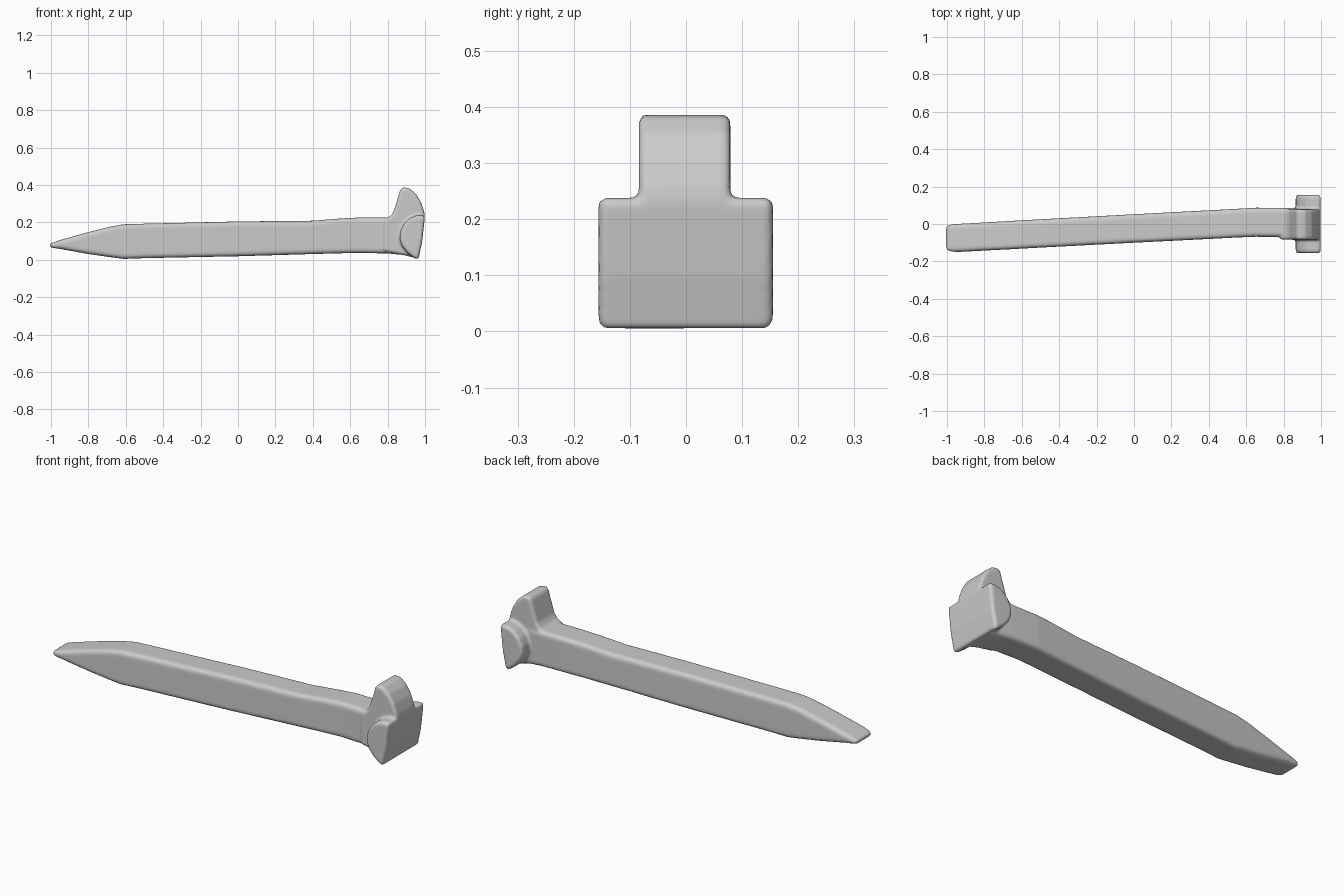
import bpy, bmesh, math

if "Cube" in bpy.data.objects:
    bpy.data.objects.remove(bpy.data.objects["Cube"])


def finish(name, bm):
    bmesh.ops.recalc_face_normals(bm, faces=bm.faces)
    me = bpy.data.meshes.new(name)
    bm.to_mesh(me)
    bm.free()
    ob = bpy.data.objects.new(name, me)
    bpy.context.collection.objects.link(ob)
    return ob


def rounded_section(x, y0, y1, z0, z1, r=0.022, n=4):
    r = min(r, (z1 - z0) * 0.45)
    pts = []
    for k, (cy, cz) in enumerate([(y1 - r, z1 - r), (y0 + r, z1 - r), (y0 + r, z0 + r), (y1 - r, z0 + r)]):
        for i in range(n + 1):
            a = math.pi / 2 * (k + i / n)
            pts.append((x, cy + r * math.cos(a), cz + r * math.sin(a)))
    return pts


def loft(name, sections):
    bm = bmesh.new()
    rings = [[bm.verts.new(p) for p in rounded_section(*s)] for s in sections]
    for a, b in zip(rings, rings[1:]):
        for i in range(len(a)):
            j = (i + 1) % len(a)
            bm.faces.new((a[i], a[j], b[j], b[i]))
    bm.faces.new(rings[0])
    bm.faces.new(rings[-1])
    return finish(name, bm)


def extrude_y(name, profile, y0, y1, bevel):
    bm = bmesh.new()
    face = bm.faces.new([bm.verts.new((x, y0, z)) for x, z in profile])
    new = bmesh.ops.extrude_face_region(bm, geom=[face])["geom"]
    for v in new:
        if isinstance(v, bmesh.types.BMVert):
            v.co.y = y1
    ob = finish(name, bm)
    m = ob.modifiers.new("round", 'BEVEL')
    m.width, m.segments, m.limit_method, m.angle_limit = bevel, 3, 'ANGLE', math.radians(50)
    return ob


# Slightly skewed square shaft with a chisel tip: x, y0, y1, z0, z1
shaft = loft("spike", [
    (-1.005, -0.130, -0.015, 0.068, 0.088),
    (-0.99, -0.145, -0.004, 0.064, 0.092),
    (-0.95, -0.150, 0.000, 0.058, 0.106),
    (-0.80, -0.142, 0.008, 0.031, 0.148),
    (-0.68, -0.136, 0.015, 0.014, 0.178),
    (-0.61, -0.132, 0.019, 0.005, 0.190),
    (-0.50, -0.126, 0.025, 0.009, 0.193),
    (0.00, -0.100, 0.052, 0.019, 0.205),
    (0.40, -0.080, 0.073, 0.031, 0.209),
    (0.55, -0.072, 0.081, 0.035, 0.221),
    (0.65, -0.068, 0.087, 0.037, 0.226),
    (0.80, -0.070, 0.086, 0.034, 0.225),
    (0.95, -0.080, 0.080, 0.020, 0.225)])

# Upright hooked lip of the head
lip = extrude_y("head_lip", [
    (0.78, 0.215), (0.815, 0.234), (0.832, 0.257), (0.868, 0.375), (0.882, 0.387),
    (0.915, 0.383), (0.950, 0.354), (0.978, 0.308), (0.994, 0.262), (0.999, 0.235),
    (0.985, 0.10), (0.962, 0.003), (0.94, 0.012), (0.88, 0.027), (0.78, 0.045)],
    -0.084, 0.079, 0.012)

# Wide lugs on both sides, rounded towards the shaft
lugs = extrude_y("head_lugs", [
    (1.000, 0.238), (0.955, 0.238), (0.915, 0.220), (0.885, 0.190), (0.867, 0.150),
    (0.864, 0.110), (0.876, 0.075), (0.905, 0.038), (0.940, 0.012), (0.964, 0.0),
    (0.985, 0.10)], -0.156, 0.155, 0.014)

# Fuse the parts and soften the joins as forged metal
for part in (lip, lugs):
    m = shaft.modifiers.new("fuse", 'BOOLEAN')
    m.operation, m.solver, m.object = 'UNION', 'EXACT', part
    part.hide_render = True
m = shaft.modifiers.new("skin", 'REMESH')
m.mode, m.voxel_size, m.use_smooth_shade = 'VOXEL', 0.007, True
m = shaft.modifiers.new("soften", 'SMOOTH')
m.factor, m.iterations = 0.5, 4

bpy.context.view_layer.update()
dg = bpy.context.evaluated_depsgraph_get()
shaft.data = bpy.data.meshes.new_from_object(shaft.evaluated_get(dg))
shaft.modifiers.clear()
for part in (lip, lugs):
    bpy.data.objects.remove(part)
